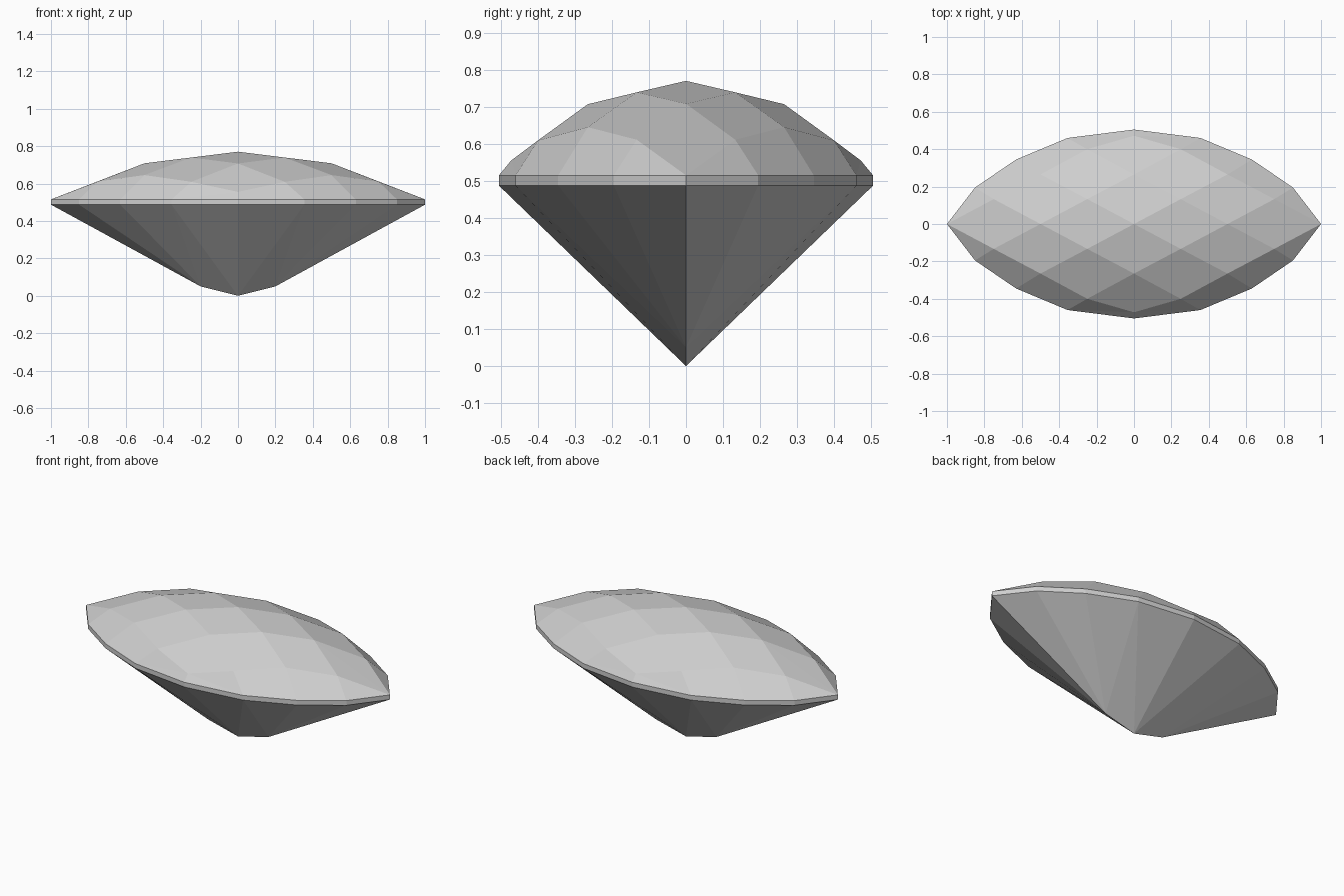
import bpy, bmesh
from mathutils import Vector

cube = bpy.data.objects.get("Cube")
if cube:
    bpy.data.objects.remove(cube, do_unlink=True)

stone = bpy.data.materials.new("pale grey stone")
stone.use_nodes = True
colour = (0.62, 0.62, 0.62, 1)
stone.diffuse_color = colour
stone.node_tree.nodes["Principled BSDF"].inputs["Base Color"].default_value = colour

LOW, HIGH = 0.487, 0.515
# One quarter of the pointed oval outline, from the tip to the middle of the side
outline = [(1, 0), (0.85, 0.195), (0.63, 0.345), (0.355, 0.46), (0, 0.505)]

points = {
    "top": (0, 0, 0.77),
    "inner": (0.25, 0.133, 0.739),
    "ridge": (0.5, 0, 0.708),
    "shoulder": (0, 0.265, 0.707),
    "middle": (0.5, 0.265, 0.645),
    "outer": (0.75, 0.133, 0.611),
    "side": (0.25, 0.4, 0.609),
    "brow": (0, 0.472, 0.555),
    "keel": (0.2, 0, 0.05),
    "culet": (0, 0, 0),
}
for i, (x, y) in enumerate(outline):
    points[f"u{i}"] = (x, y, HIGH)
    points[f"l{i}"] = (x, y, LOW)


def faceted_part(name, facets):
    """Build a quarter of the part with outward facets and mirror it twice."""
    bm = bmesh.new()
    verts = {}
    for facet in facets:
        keys = facet.split()
        for k in keys:
            if k not in verts:
                verts[k] = bm.verts.new(points[k])
        face = bm.faces.new([verts[k] for k in keys])
        face.normal_update()
        if face.normal.dot(face.calc_center_median() - Vector((0, 0, 0.45))) < 0:
            face.normal_flip()
    mesh = bpy.data.meshes.new(name)
    bm.to_mesh(mesh)
    bm.free()
    mesh.materials.append(stone)
    obj = bpy.data.objects.new(name, mesh)
    bpy.context.collection.objects.link(obj)
    mirror = obj.modifiers.new("mirror", 'MIRROR')
    mirror.use_axis = (True, True, False)
    mirror.merge_threshold = 0.0005
    return obj


# Crown: diamond lattice of facets stepping down to the girdle
faceted_part("crown", [
    "top inner shoulder", "top ridge inner",
    "inner ridge outer middle", "inner middle side shoulder",
    "ridge u0 outer", "shoulder side brow",
    "outer u0 u1", "outer u1 u2 middle", "middle u2 u3 side",
    "side u3 brow", "brow u3 u4",
])

# Girdle: thin upright band
faceted_part("girdle", [f"l{i} l{i+1} u{i+1} u{i}" for i in range(4)])

# Pavilion: long facets fanning down to a short keel
faceted_part("pavilion", [
    "l0 l1 keel", "l1 l2 keel", "l2 l3 keel",
    "keel l3 culet", "l3 l4 culet",
])
